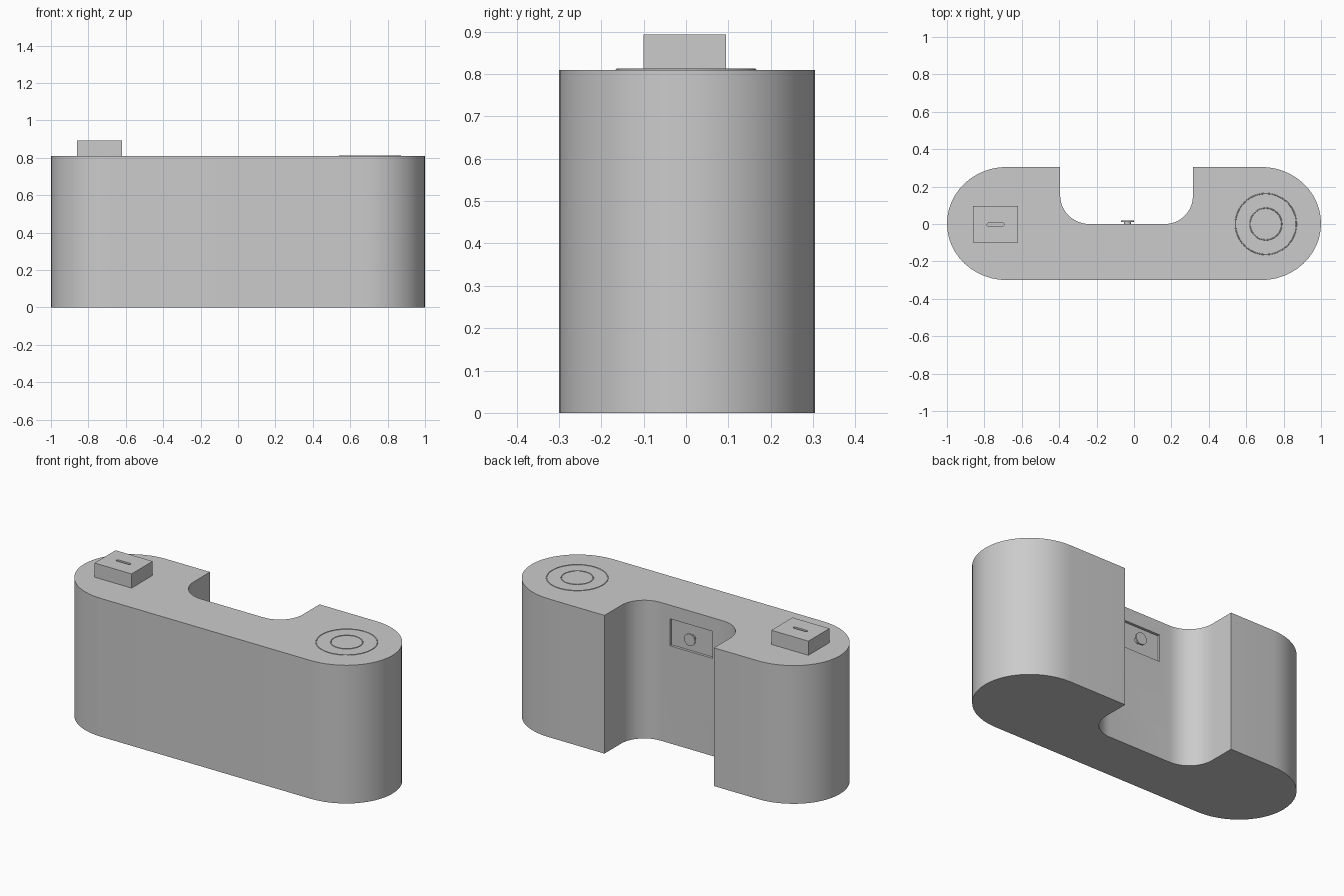
import bpy, bmesh
from math import pi, cos, sin

if "Cube" in bpy.data.objects:
    bpy.data.objects.remove(bpy.data.objects["Cube"])

TOP = 0.81


def arc(cx, cy, rx, ry, a0, a1, n=12):
    return [(cx + rx * cos(a0 + (a1 - a0) * i / n),
             cy + ry * sin(a0 + (a1 - a0) * i / n)) for i in range(n + 1)]


def extrude(name, outline, z0, z1):
    bm = bmesh.new()
    face = bm.faces.new([bm.verts.new((x, y, z0)) for x, y in outline])
    ext = bmesh.ops.extrude_face_region(bm, geom=[face])
    verts = [g for g in ext["geom"] if isinstance(g, bmesh.types.BMVert)]
    bmesh.ops.translate(bm, verts=verts, vec=(0, 0, z1 - z0))
    bmesh.ops.recalc_face_normals(bm, faces=bm.faces)
    me = bpy.data.meshes.new(name)
    bm.to_mesh(me)
    bm.free()
    ob = bpy.data.objects.new(name, me)
    bpy.context.collection.objects.link(ob)
    return ob


def rect(x0, x1, y0, y1):
    return [(x0, y0), (x1, y0), (x1, y1), (x0, y1)]


def smooth(ob):
    bpy.ops.object.select_all(action='DESELECT')
    ob.select_set(True)
    bpy.context.view_layer.objects.active = ob
    bpy.ops.object.shade_smooth_by_angle(angle=pi / 6)


def cut(ob, cutter):
    mod = ob.modifiers.new("cut", 'BOOLEAN')
    mod.operation, mod.solver, mod.object = 'DIFFERENCE', 'EXACT', cutter
    bpy.ops.object.select_all(action='DESELECT')
    bpy.context.view_layer.objects.active = ob
    ob.select_set(True)
    bpy.ops.object.modifier_apply(modifier="cut")
    bpy.data.objects.remove(cutter)


def disc(name, radius, y0, y1):
    bpy.ops.mesh.primitive_cylinder_add(
        vertices=32, radius=radius, depth=y1 - y0,
        location=(-0.035, (y0 + y1) / 2, 0.65), rotation=(pi / 2, 0, 0))
    bpy.context.object.name = name
    smooth(bpy.context.object)


# Counter body: rounded ends with a rounded bay at the back
outline = arc(0.68, 0.0025, 0.32, 0.3025, -pi / 2, pi / 2, 24)
outline += [(0.315, 0.305)]
outline += arc(0.165, 0.15, 0.15, 0.15, 0, -pi / 2)
outline += arc(-0.24, 0.155, 0.155, 0.155, -pi / 2, -pi)
outline += [(-0.395, 0.305)]
outline += arc(-0.68, 0.0025, 0.32, 0.3025, pi / 2, 3 * pi / 2, 24)
body = extrude("counter_body", outline, 0, TOP)

# Shallow drawer front sunk into the bay wall
cut(body, extrude("drawer_cutter", rect(-0.172, 0.105, -0.015, 0.05), 0.572, 0.73))
smooth(body)

# Round drawer knob
disc("knob_stem", 0.018, -0.02, 0.013)
disc("knob_cap", 0.035, 0.01, 0.018)

# Box on the left with a slot in its lid
box = extrude("slot_box", rect(-0.86, -0.62, -0.1, 0.095), TOP, 0.893)
slot = arc(-0.702, -0.003, 0.008, 0.008, -pi / 2, pi / 2, 6)
slot += arc(-0.778, -0.003, 0.008, 0.008, pi / 2, 3 * pi / 2, 6)
cut(box, extrude("slot_cutter", slot, 0.88, 0.92))

# Two thin rings on the right
for name, radius in (("outer_ring", 0.163), ("inner_ring", 0.085)):
    bpy.ops.mesh.primitive_torus_add(
        major_radius=radius, minor_radius=0.003, major_segments=48,
        minor_segments=8, location=(0.705, 0, TOP))
    bpy.context.object.name = name
    smooth(bpy.context.object)
